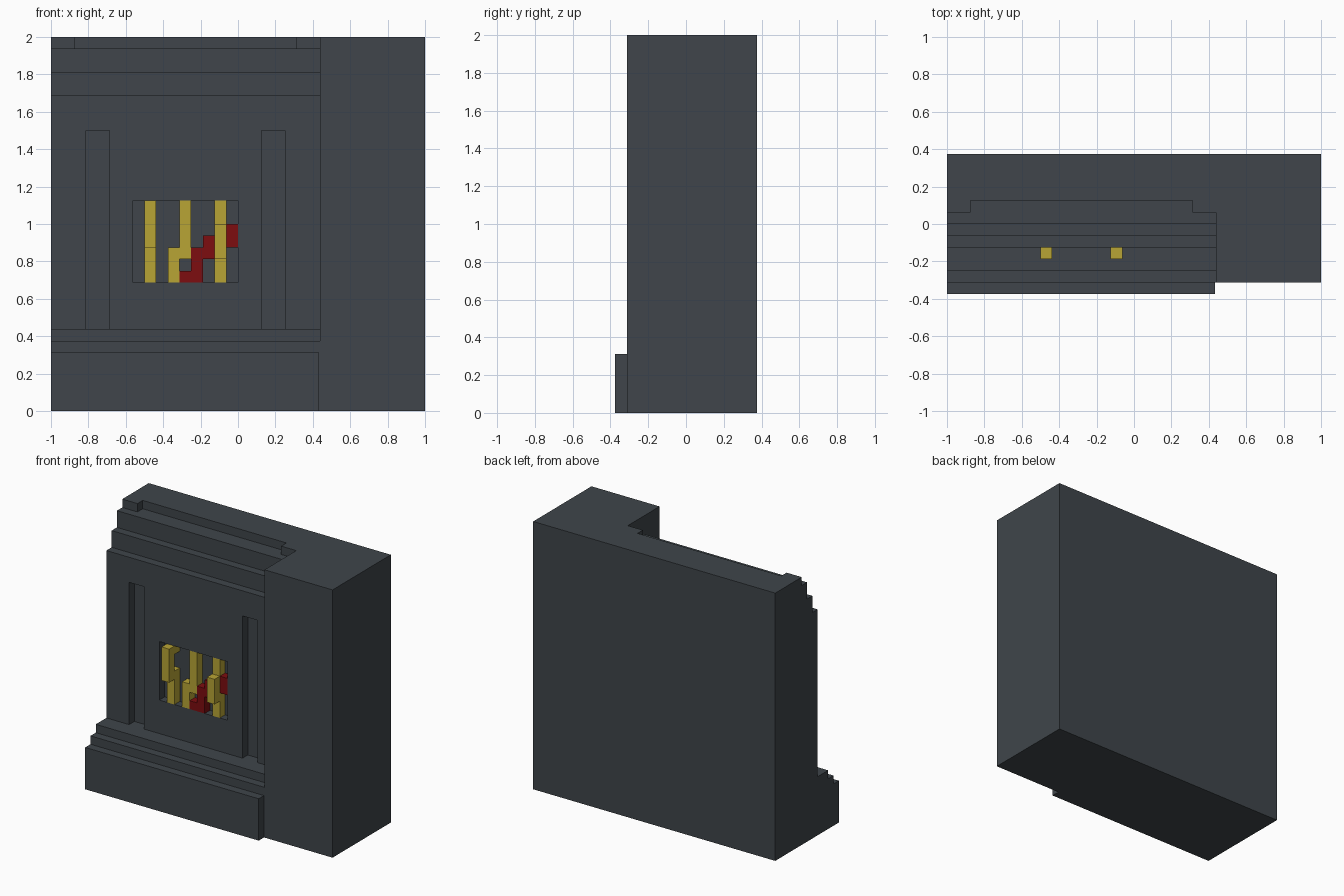
import bpy, bmesh

if "Cube" in bpy.data.objects:
    bpy.data.objects.remove(bpy.data.objects["Cube"], do_unlink=True)

U = 0.0625  # size of one block


def material(name, rgb):
    m = bpy.data.materials.new(name)
    m.use_nodes = True
    m.diffuse_color = (*rgb, 1)
    m.node_tree.nodes["Principled BSDF"].inputs["Base Color"].default_value = (*rgb, 1)
    return m


SLATE = material("dark_slate", (0.050, 0.060, 0.069))
GOLD = material("gold", (0.485, 0.376, 0.036))
RED = material("deep_red", (0.205, 0.004, 0.005))


def finish(name, bm, mat):
    bmesh.ops.recalc_face_normals(bm, faces=bm.faces)
    mesh = bpy.data.meshes.new(name)
    bm.to_mesh(mesh)
    bm.free()
    mesh.materials.append(mat)
    ob = bpy.data.objects.new(name, mesh)
    bpy.context.collection.objects.link(ob)
    return ob


def extrude_x(name, profile, x0, x1, mat):
    """Extrude a (y, z) outline, given in blocks, from x0 to x1."""
    bm = bmesh.new()
    face = bm.faces.new([bm.verts.new((x0 * U, y * U, z * U)) for y, z in profile])
    new = bmesh.ops.extrude_face_region(bm, geom=[face])["geom"]
    bmesh.ops.translate(bm, vec=((x1 - x0) * U, 0, 0),
                        verts=[v for v in new if isinstance(v, bmesh.types.BMVert)])
    return finish(name, bm, mat)


def box(name, x, y, z, mat):
    """Box from (min, max) ranges in blocks."""
    return extrude_x(name, [(y[0], z[0]), (y[1], z[0]), (y[1], z[1]), (y[0], z[1])],
                     x[0], x[1], mat)


def cut(ob, x, y, z):
    cutter = box("cutter", x, y, z, SLATE)
    cutter.hide_render = True
    mod = ob.modifiers.new("recess", "BOOLEAN")
    mod.operation, mod.solver, mod.object = "DIFFERENCE", "EXACT", cutter
    bpy.context.view_layer.objects.active = ob
    bpy.ops.object.modifier_apply(modifier=mod.name)
    bpy.data.objects.remove(cutter, do_unlink=True)


# Tall plain pier on the left
box("side_pier", (7, 16), (-5, 6), (0, 32), SLATE)

# Stepped plinth with a projecting footing
box("footing", (-16, 6.94), (-6, -5), (0, 5), SLATE)
extrude_x("plinth", [(6, 0), (-5, 0), (-5, 6), (-4, 6), (-4, 7), (6, 7)], -16, 7, SLATE)

# Wall stepping back towards the top
wall = extrude_x("wall", [(6, 7), (-2, 7), (-2, 27), (-1, 27), (-1, 29), (0, 29),
                          (0, 31), (2, 31), (2, 32), (6, 32)], -16, 7, SLATE)
# Two upright grooves and the central niche
for x in (-13, 2):
    cut(wall, (x, x + 2), (-3, -1), (6, 24))
cut(wall, (-9, 0), (-3, -1), (11, 18))

# Small corner blocks on the top course
for side, x in (("right", (-16, -14)), ("left", (5, 7))):
    box("corner_block_" + side, x, (1, 2), (31, 32), SLATE)

# Gold bars in the niche; the outer two have raised pieces
BACK, RAISED = (-2, -1), (-3, -2)
gold = [("bar_right_lower", -8, BACK, (11, 15)), ("bar_right_cap", -8, BACK, (17, 18)),
        ("bar_right_raised", -8, RAISED, (14, 18)),
        ("bar_middle_lower", -6, BACK, (11, 14)), ("bar_middle_upper", -5, BACK, (13, 18)),
        ("bar_left", -2, BACK, (11, 18)), ("bar_left_raised", -2, RAISED, (13, 16))]
for name, x, y, z in gold:
    box(name, (x, x + 1), y, z, GOLD)

# Red diagonal climbing between the bars
for i, (x, z0, z1) in enumerate([(-5, 11, 12), (-4, 11, 14), (-3, 13, 15), (-1, 14, 16)]):
    box(f"red_step_{i + 1}", (x, x + 1), BACK, (z0, z1), RED)
